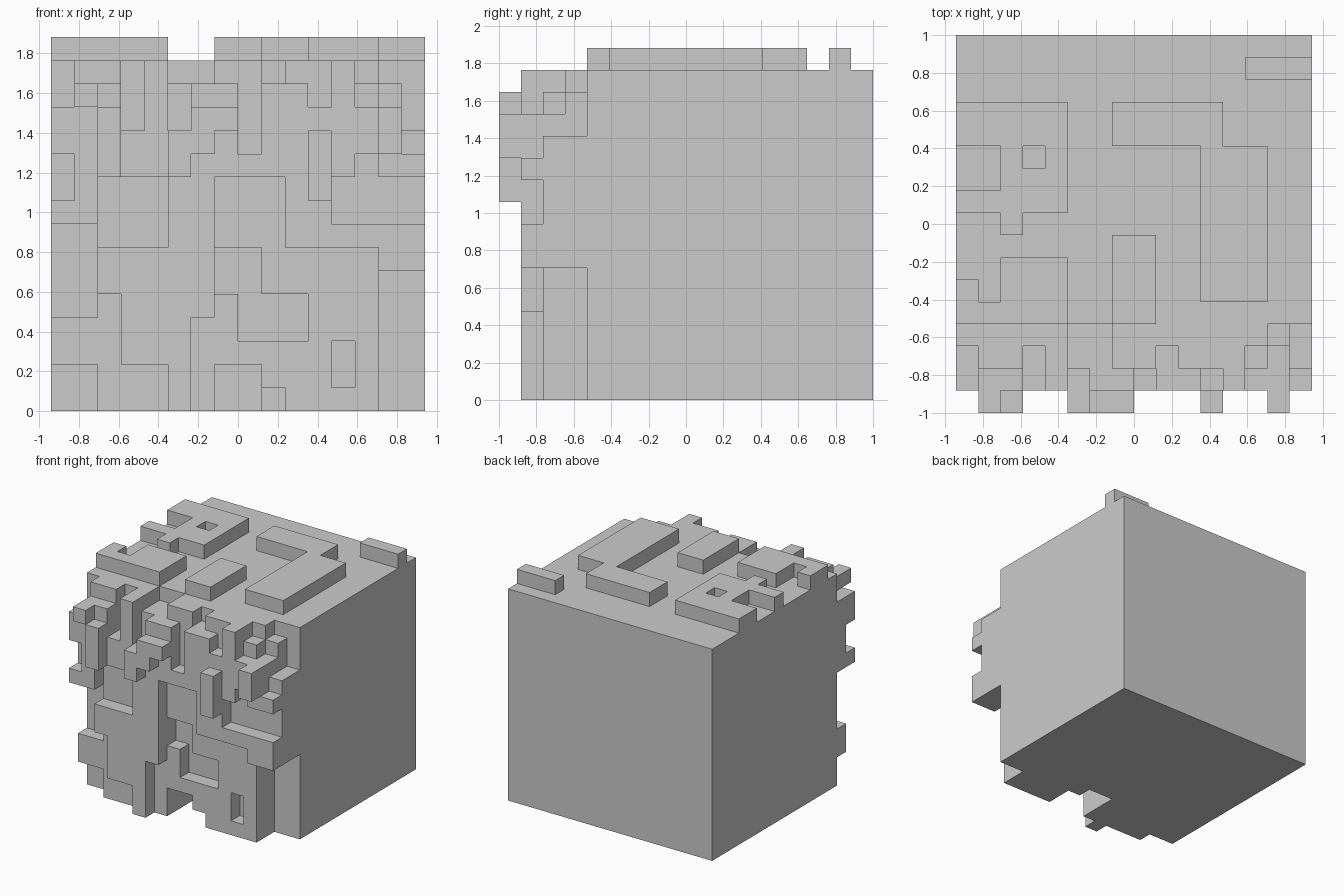
import bpy, bmesh

if "Cube" in bpy.data.objects:
    bpy.data.objects.remove(bpy.data.objects["Cube"])

U = 2 / 17                      # size of one grid cell
W, D, H = 16, 17, 15            # columns (x), depth (y), rows (z) of the main block

# Front relief: y cell at which the block starts, per (column, row)
front = {(c, r): 1 for c in range(W) for r in range(H)}


def paint(depth, *rects):
    """Set the front depth over rectangles (col0, col1, row0, row1), inclusive."""
    for c0, c1, r0, r1 in rects:
        for c in range(c0, c1 + 1):
            for r in range(r0, r1 + 1):
                front[c, r] = depth


# lower left steps
paint(3, (0, 1, 0, 1), (0, 1, 4, 7))
paint(2, (0, 1, 2, 3), (2, 2, 0, 4), (3, 4, 0, 1))
# lower right panel with its hollows and bottom notch
paint(2, (6, 6, 0, 3), (7, 13, 0, 6), (7, 9, 7, 9))
paint(3, (7, 7, 5, 6), (8, 8, 3, 6), (9, 10, 3, 4), (12, 12, 1, 2))
paint(4, (14, 15, 0, 5), (9, 9, 0, 0))
paint(5, (7, 8, 0, 1))
# upper left: recesses, then overhanging lumps
paint(2, (2, 4, 7, 9), (0, 0, 9, 10), (1, 2, 14, 14))
paint(3, (0, 0, 13, 14), (3, 3, 12, 14))
paint(0, (1, 1, 13, 13), (2, 2, 10, 12))
# upper middle
paint(0, (5, 5, 10, 11), (6, 6, 11, 12), (7, 7, 12, 12), (11, 11, 9, 11))
paint(2, (5, 5, 12, 13), (7, 7, 14, 14), (8, 8, 11, 14), (10, 10, 14, 14), (11, 11, 13, 14))
paint(3, (9, 9, 14, 14))
paint(4, (5, 6, 14, 14))
# upper right
paint(2, (12, 15, 8, 9), (13, 13, 10, 10), (13, 13, 13, 13), (15, 15, 11, 11))
paint(3, (13, 13, 14, 14), (14, 14, 13, 13))
paint(4, (14, 14, 14, 14), (15, 15, 12, 14))
paint(0, (14, 14, 11, 12))

cells = {(c, y, r) for (c, r), d in front.items() for y in range(d, D)}


def tile(c0, c1, y0, y1):
    """Cells of a raised plate on the top."""
    return {(c, y, H) for c in range(c0, c1 + 1) for y in range(y0, y1 + 1)}


# Raised plates on the top
cells |= (tile(0, 4, 9, 13) - tile(0, 1, 10, 11) - tile(3, 3, 11, 11)) | tile(2, 2, 8, 8)
cells |= tile(2, 4, 4, 6) | tile(0, 0, 4, 5) | tile(1, 1, 4, 4)
cells |= tile(7, 8, 4, 7)
cells |= tile(7, 11, 12, 13) | tile(11, 13, 5, 11)
cells |= tile(13, 15, 15, 15)

# Outer skin: one quad for each cell side with no neighbour
bm = bmesh.new()
verts = {}


def vert(p):
    if p not in verts:
        verts[p] = bm.verts.new(((p[0] - W / 2) * U, (p[1] - D / 2) * U, p[2] * U))
    return verts[p]


for cell in cells:
    for axis in range(3):
        for side in (0, 1):
            n = list(cell)
            n[axis] += 2 * side - 1
            if tuple(n) in cells:
                continue
            quad = []
            for a, b in ((0, 0), (1, 0), (1, 1), (0, 1)):
                p = list(cell)
                p[axis] += side
                p[(axis + 1) % 3] += a
                p[(axis + 2) % 3] += b
                quad.append(vert(tuple(p)))
            bm.faces.new(quad if side else quad[::-1])

mesh = bpy.data.meshes.new("carved_block")
bm.to_mesh(mesh)
bm.free()
bpy.context.collection.objects.link(bpy.data.objects.new("carved_block", mesh))
